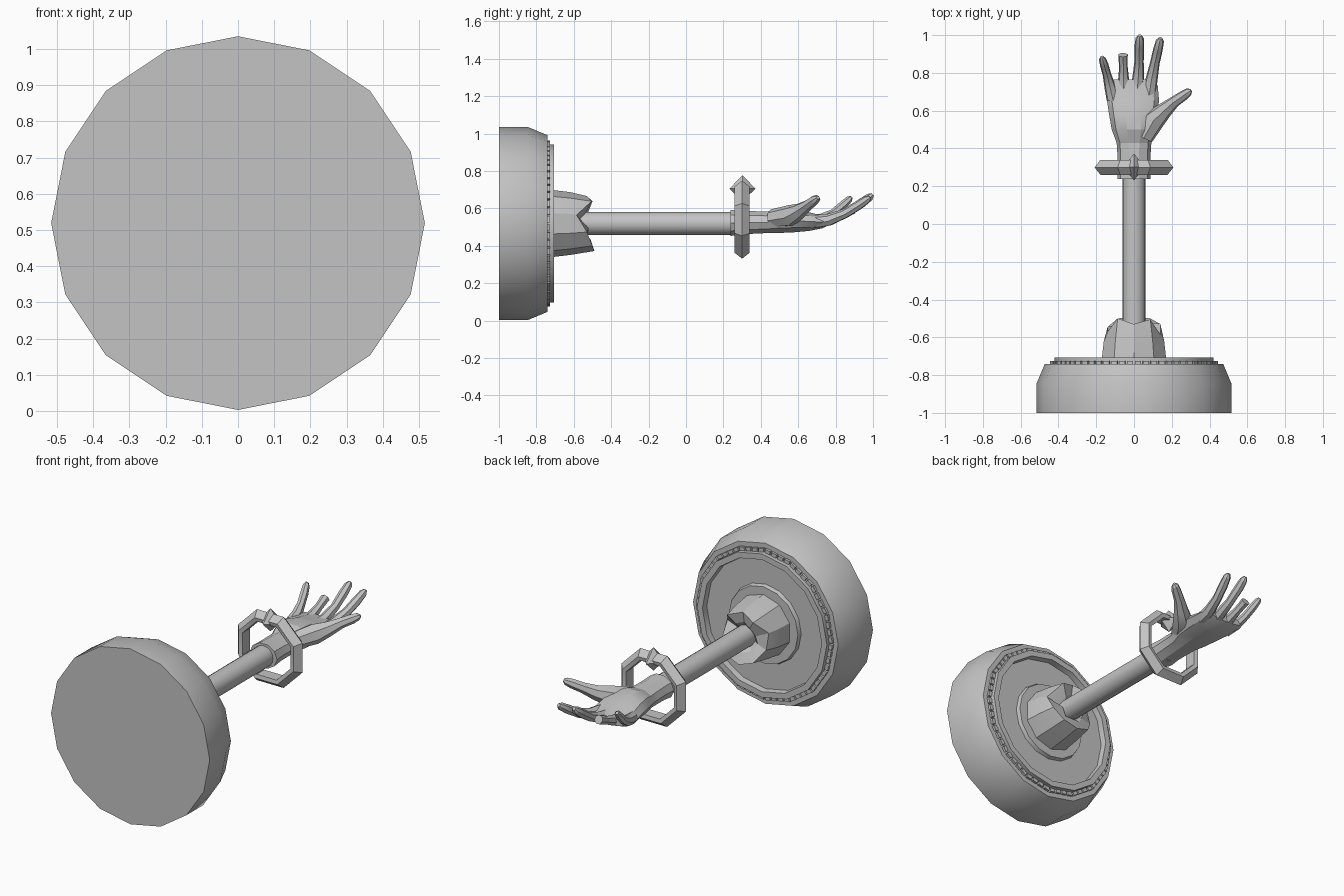
import bpy, bmesh, math
from mathutils import Vector

if "Cube" in bpy.data.objects:
    bpy.data.objects.remove(bpy.data.objects["Cube"])

CZ = 0.519  # height of the main axis, which runs along y

stone = bpy.data.materials.new("grey stone")
stone.diffuse_color = (0.55, 0.55, 0.55, 1)
stone.use_nodes = True
stone.node_tree.nodes["Principled BSDF"].inputs["Base Color"].default_value = stone.diffuse_color


def finish(name, bm, angle=30):
    bmesh.ops.remove_doubles(bm, verts=bm.verts, dist=1e-5)
    bmesh.ops.recalc_face_normals(bm, faces=bm.faces)
    me = bpy.data.meshes.new(name)
    bm.to_mesh(me)
    bm.free()
    ob = bpy.data.objects.new(name, me)
    bpy.context.collection.objects.link(ob)
    me.materials.append(stone)
    bpy.ops.object.select_all(action='DESELECT')
    ob.select_set(True)
    bpy.context.view_layer.objects.active = ob
    bpy.ops.object.shade_smooth_by_angle(angle=math.radians(angle))
    return ob


def skin(bm, rings, loop=False, caps=True):
    """Join equal rings of points into a tube."""
    vs = [[bm.verts.new(p) for p in r] for r in rings]
    n = len(vs[0])
    for k in range(len(vs) if loop else len(vs) - 1):
        a, b = vs[k], vs[(k + 1) % len(vs)]
        for i in range(n):
            j = (i + 1) % n
            bm.faces.new((a[i], a[j], b[j], b[i]))
    if caps and not loop:
        bm.faces.new(vs[0])
        bm.faces.new(vs[-1])


def circle(y, rx, rz, n, cx=0, cz=CZ, off=0.0):
    out = []
    for i in range(n):
        a = 2 * math.pi * (i + off) / n
        out.append(Vector((cx + rx * math.sin(a), y, cz + rz * math.cos(a))))
    return out


def lathe(name, profile, n, loop=False, off=0.0, cz=CZ):
    bm = bmesh.new()
    skin(bm, [circle(y, r, r, n, cz=cz, off=off) for r, y in profile], loop)
    return finish(name, bm)


def tube(bm, pts, n=7):
    """Tapered finger tube through points (x, y, z, radius)."""
    rings = []
    for k, p in enumerate(pts):
        c = Vector(p[:3])
        d = Vector(pts[min(k + 1, len(pts) - 1)][:3]) - Vector(pts[max(k - 1, 0)][:3])
        d.normalize()
        u = d.cross(Vector((0, 0, 1))).normalized()
        w = u.cross(d)
        rings.append([c + p[3] * (math.sin(2 * math.pi * i / n) * u
                                  + math.cos(2 * math.pi * i / n) * w) for i in range(n)])
    skin(bm, rings)


# Round base with bevelled rim
lathe("base", [(0.516, -1.0), (0.516, -0.845), (0.472, -0.74)], 16)
# Raised trim ring and low collar round the socket
lathe("trim_ring", [(0.422, -0.75), (0.422, -0.706), (0.388, -0.706), (0.382, -0.75)], 16, loop=True)
lathe("socket_collar", [(0.235, -0.75), (0.225, -0.718)], 16)

# Small beads round the trim ring
bm = bmesh.new()
for s in range(16):
    a0, a1 = 2 * math.pi * s / 16, 2 * math.pi * (s + 1) / 16
    p0 = Vector((math.sin(a0), 0, math.cos(a0)))
    p1 = Vector((math.sin(a1), 0, math.cos(a1)))
    for k in range(4):
        q0, q1 = p0.lerp(p1, (k + 0.12) / 4), p0.lerp(p1, (k + 0.88) / 4)
        rings = []
        for y in (-0.745, -0.726):
            rings.append([q * r + Vector((0, y, CZ)) for q, r in
                          ((q0, 0.424), (q0, 0.445), (q1, 0.445), (q1, 0.424))])
        skin(bm, rings)
finish("beads", bm)

# Socket with a broken edge
rim_y = [-.53, -.505, -.585, -.53, -.50, -.49, -.50, -.545, -.57, -.50]
core_y = [-.54, -.53, -.58, -.52, -.53, -.51, -.53, -.55, -.53, -.52]
rings = [circle(-0.745, 0.183, 0.183, 10), circle(-0.62, 0.168, 0.168, 10),
         circle(0, 0.147, 0.147, 10), circle(0, 0.085, 0.085, 10),
         circle(-0.57, 0.04, 0.04, 10)]
for i in range(10):
    rings[2][i].y, rings[3][i].y = rim_y[i], core_y[i]
bm = bmesh.new()
skin(bm, rings)
finish("broken_socket", bm, 20)

# Rod
lathe("rod", [(0.062, -0.62), (0.062, 0.3)], 16)

# Octagonal bracelet with ridged outside
lathe("bracelet", [(0.226, 0.30), (0.192, 0.34), (0.168, 0.335), (0.168, 0.265), (0.192, 0.26)],
      8, loop=True, off=0.5, cz=0.54)

# Pointed gem on top of the bracelet
bm = bmesh.new()
ring = [bm.verts.new(p) for p in ((0.06, .30, .705), (0, .372, .705), (-0.06, .30, .705), (0, .232, .705))]
for z in (0.777, 0.64):
    tip = bm.verts.new((0, 0.302, z))
    for i in range(4):
        bm.faces.new((ring[i], ring[(i + 1) % 4], tip))
finish("bracelet_gem", bm)

# Wrist and palm: sections of (y, centre x, centre z, half width, half height)
sections = [(.237, 0, .522, .088, .073), (.30, 0, .524, .085, .066), (.37, 0, .525, .088, .063),
            (.43, .0, .525, .092, .06), (.50, .0, .537, .118, .072), (.58, -.002, .537, .13, .068),
            (.66, -.006, .529, .138, .052), (.73, -.012, .528, .138, .036), (.765, -.015, .534, .122, .024)]
bm = bmesh.new()
skin(bm, [circle(y, rx, rz, 10, cx, cz, 0.5) for y, cx, cz, rx, rz in sections])
finish("palm", bm, 20)

# Fingers, the third one snapped off
fingers = {
    "thumb": [(.055, .46, .545, .05), (.11, .555, .56, .058), (.165, .605, .585, .042), (.215, .648, .615, .03),
              (.265, .682, .64, .027), (.29, .70, .653, .021), (.302, .706, .658, .009)],
    "index_finger": [(.08, .68, .528, .036), (.092, .76, .537, .033), (.11, .85, .572, .026),
                     (.126, .92, .615, .026), (.137, .968, .648, .022), (.14, .984, .66, .01)],
    "middle_finger": [(.015, .68, .528, .036), (.022, .77, .538, .032), (.027, .86, .575, .025),
                      (.028, .94, .628, .026), (.03, .983, .66, .022), (.03, .998, .674, .01)],
    "snapped_finger": [(-.055, .68, .528, .036), (-.055, .76, .538, .03), (-.056, .83, .565, .023),
                       (-.058, .875, .585, .025), (-.058, .895, .594, .026)],
    "little_finger": [(-.112, .66, .53, .034), (-.128, .73, .543, .03), (-.143, .79, .575, .023),
                      (-.157, .84, .618, .023), (-.167, .872, .648, .019), (-.171, .885, .66, .009)],
}
for name, pts in fingers.items():
    bm = bmesh.new()
    tube(bm, pts)
    finish(name, bm, 25)
